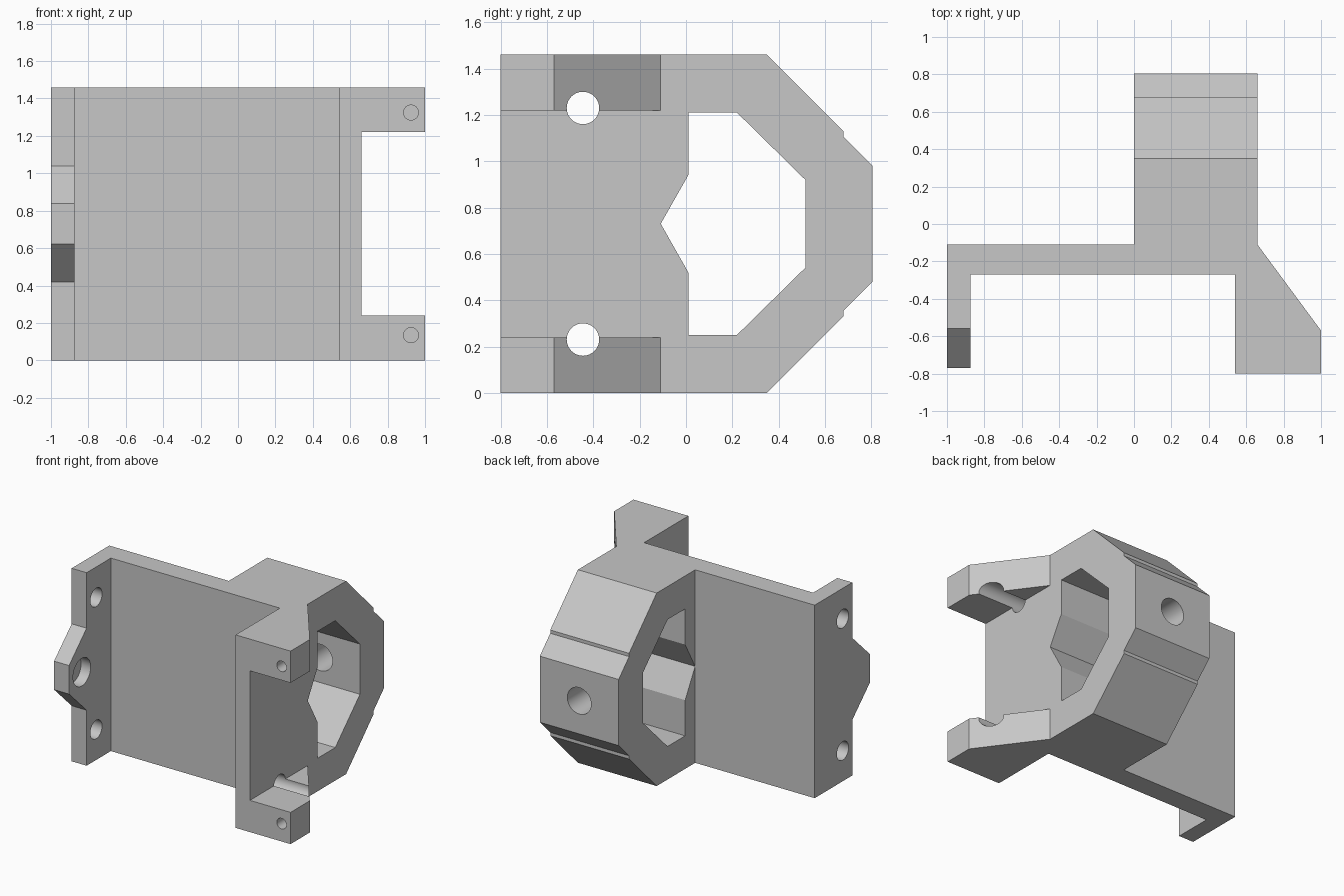
import bpy, bmesh, math
from mathutils import Vector

if "Cube" in bpy.data.objects:
    bpy.data.objects.remove(bpy.data.objects["Cube"], do_unlink=True)

H = 1.46          # overall height
MID = H / 2

grey = bpy.data.materials.new("plain grey")
grey.use_nodes = True
colour = (0.57, 0.57, 0.57, 1)
grey.diffuse_color = colour
grey.node_tree.nodes["Principled BSDF"].inputs["Base Color"].default_value = colour


def place(axis, a, b, t):
    """Profile point (a, b) at distance t along the axis."""
    return {"x": (t, a, b), "y": (a, t, b), "z": (a, b, t)}[axis]


def prism(name, axis, profile, lo, hi):
    bm = bmesh.new()
    low = [bm.verts.new(place(axis, a, b, lo)) for a, b in profile]
    high = [bm.verts.new(place(axis, a, b, hi)) for a, b in profile]
    bm.faces.new(low)
    bm.faces.new(high)
    for i in range(len(profile)):
        j = (i + 1) % len(profile)
        bm.faces.new((low[i], low[j], high[j], high[i]))
    bmesh.ops.recalc_face_normals(bm, faces=bm.faces)
    mesh = bpy.data.meshes.new(name)
    bm.to_mesh(mesh)
    bm.free()
    mesh.materials.append(grey)
    obj = bpy.data.objects.new(name, mesh)
    bpy.context.collection.objects.link(obj)
    return obj


def drill(name, axis, a, b, radius, lo, hi, sides=40):
    ring = [(a + radius * math.cos(math.tau * i / sides),
             b + radius * math.sin(math.tau * i / sides)) for i in range(sides)]
    return prism(name, axis, ring, lo, hi)


def flip(profile):
    """Mirror a profile about mid height."""
    return [(a, H - b) for a, b in profile]


# Body: plate, left flange, right wall with arms, and rear housing block
outline = [(-1, -.11), (-1, -.77), (-.875, -.77), (-.875, -.27), (.54, -.27),
           (.54, -.8), (1, -.8), (1, -.57), (.66, -.11), (.66, .805),
           (0, .805), (0, -.11)]
body = prism("mounting_bracket", "z", outline, 0, H)

# Window that leaves an upper and a lower arm
window = [(-1, .24), (-.1, .24), (-.1, 1.22), (-1, 1.22)]
cutters = [prism("arm_window", "x", window, .66, 1.2)]

# Rear chamfers with a small step, and the trimmed flange around its tab
chamfer = [(.34, 1.47), (.68, 1.13), (.68, 1.105), (.9, .885), (.9, 1.6), (.34, 1.6)]
tab = [(-.56, 1.6), (-.56, 1.04), (-.77, .838), (-.9, .838), (-.9, 1.6)]
for side, change in (("upper", list), ("lower", flip)):
    cutters.append(prism(side + "_chamfer", "x", change(chamfer), -.1, .8))
    cutters.append(prism(side + "_tab_trim", "x", change(tab), -1.1, -.8))

# Cavity through the housing
upper = [(.01, .94), (.01, 1.21), (.22, 1.21), (.515, .92)]
cavity = [(-.109, MID)] + upper + flip(upper)[::-1]
cutters.append(prism("cavity", "x", cavity, -.1, .8))

# Bolt holes along x, blind screw holes in the arm fronts
for z in (.23, 1.23):
    cutters.append(drill("bolt_hole", "x", -.445, z, .07, -1.1, 1.1))
for z in (.135, H - .135):
    cutters.append(drill("screw_hole", "y", .925, z, .04, -.9, -.6))

# Rear hole into the cavity, and the round recess in the tab
cutters.append(drill("rear_hole", "y", .33, MID, .1, .4, .9))
cutters.append(drill("tab_recess", "x", -.617, MID, .105, -.955, -.8))

for cutter in cutters:
    cutter.hide_render = True
    mod = body.modifiers.new(cutter.name, "BOOLEAN")
    mod.operation = "DIFFERENCE"
    mod.solver = "EXACT"
    mod.object = cutter

# Bake the cuts and drop the cutters
graph = bpy.context.evaluated_depsgraph_get()
finished = bpy.data.meshes.new_from_object(body.evaluated_get(graph))
body.modifiers.clear()
body.data = finished
for cutter in cutters:
    bpy.data.objects.remove(cutter, do_unlink=True)

bpy.ops.object.select_all(action="DESELECT")
body.select_set(True)
bpy.context.view_layer.objects.active = body
bpy.ops.object.shade_smooth_by_angle(angle=math.radians(25))
